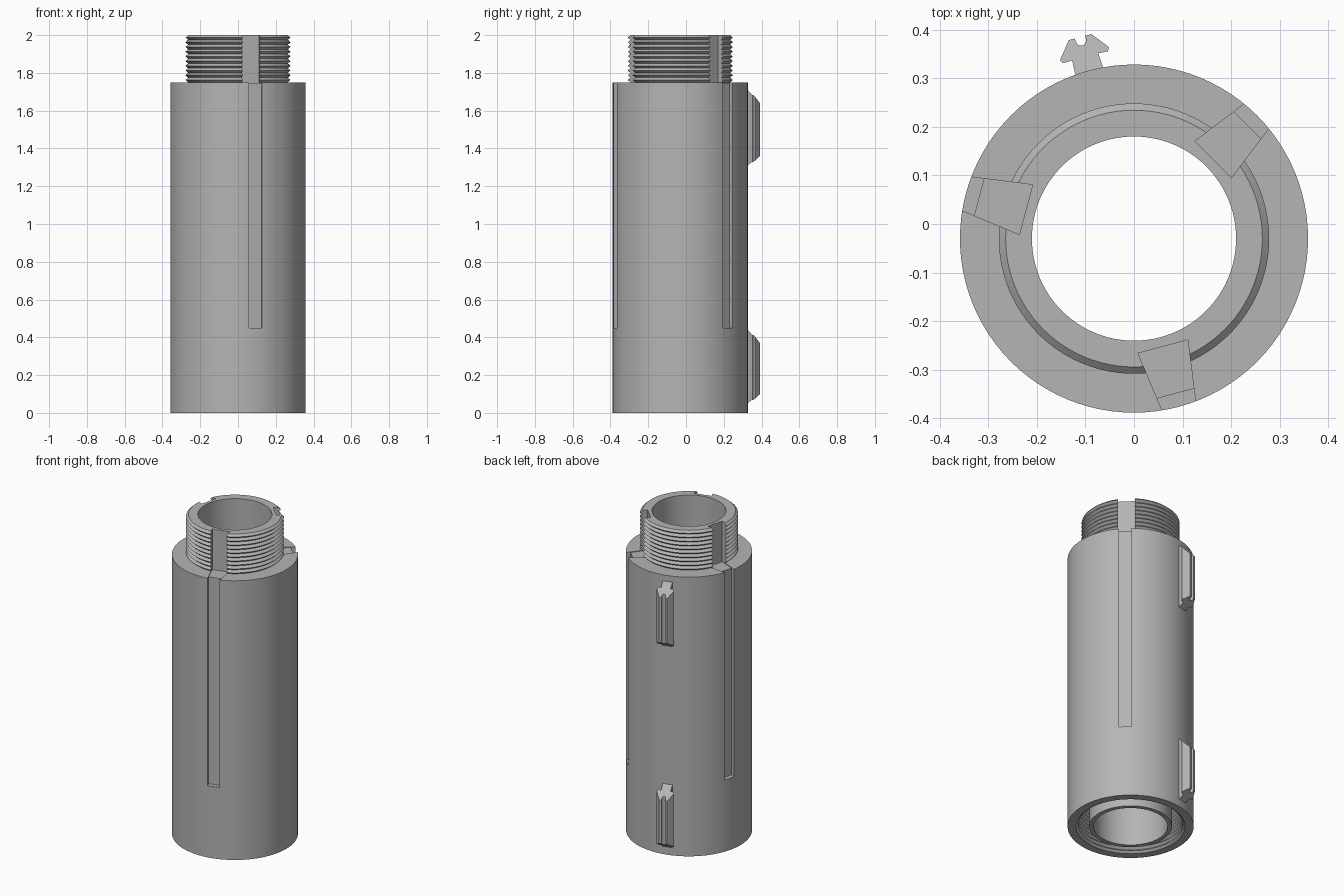
import bpy, bmesh, math
from mathutils import Matrix, Vector

if "Cube" in bpy.data.objects:
    bpy.data.objects.remove(bpy.data.objects["Cube"], do_unlink=True)

AXIS_Y = -0.03          # the tube axis sits forward of the clips
SEGMENTS = 96

grey = bpy.data.materials.new("plain_grey")
grey.use_nodes = True
COLOUR = (0.46, 0.46, 0.46, 1)
grey.diffuse_color = COLOUR
grey.node_tree.nodes["Principled BSDF"].inputs["Base Color"].default_value = COLOUR


def make_object(name, bm):
    bmesh.ops.recalc_face_normals(bm, faces=bm.faces)
    mesh = bpy.data.meshes.new(name)
    bm.to_mesh(mesh)
    bm.free()
    mesh.materials.append(grey)
    obj = bpy.data.objects.new(name, mesh)
    obj.location.y = AXIS_Y
    bpy.context.collection.objects.link(obj)
    return obj


def select_only(obj):
    bpy.ops.object.select_all(action='DESELECT')
    obj.select_set(True)
    bpy.context.view_layer.objects.active = obj


def thread(z_start, z_end, root, crest, turns=10):
    """Zigzag profile from z_start to z_end, starting and ending at the root."""
    step = (z_end - z_start) / turns
    points = []
    for i in range(turns):
        z = z_start + i * step
        points += [(root, z), (crest, z + step / 2)]
    return points + [(root, z_end)]


def lathe(name, profile):
    rings = []
    bm = bmesh.new()
    for i in range(SEGMENTS):
        a = math.tau * i / SEGMENTS
        rings.append([bm.verts.new((r * math.cos(a), r * math.sin(a), z)) for r, z in profile])
    n = len(profile)
    for i in range(SEGMENTS):
        here, after = rings[i], rings[(i + 1) % SEGMENTS]
        for j in range(n):
            k = (j + 1) % n
            bm.faces.new((here[j], after[j], after[k], here[k]))
    return make_object(name, bm)


def add_prism(bm, outline, z_low, z_high, angle, taper_low=0, taper_high=0):
    """Prism of (across, outward) points, turned to an angle, with sloping ends."""
    turn = Matrix.Rotation(angle - math.pi / 2, 4, 'Z')
    base = min(v for u, v in outline)
    low, high = [], []
    for u, v in outline:
        low.append(bm.verts.new(turn @ Vector((u, v, z_low + (v - base) * taper_low))))
        high.append(bm.verts.new(turn @ Vector((u, v, z_high - (v - base) * taper_high))))
    bm.faces.new(low)
    bm.faces.new(high)
    n = len(outline)
    for i in range(n):
        j = (i + 1) % n
        bm.faces.new((low[i], low[j], high[j], high[i]))


def cut_slots(target, r_in, r_out, z_low):
    """Cut three keyways that narrow outward."""
    def half(r):
        return 0.053 - (r - 0.23) * 0.137
    outline = [(-half(r_in), r_in), (half(r_in), r_in), (half(r_out), r_out), (-half(r_out), r_out)]
    bm = bmesh.new()
    for i in range(3):
        add_prism(bm, outline, z_low, 2.1, math.radians(45 + 120 * i))
    cutter = make_object("slot_cutter", bm)
    cutter.hide_render = True
    mod = target.modifiers.new("slots", 'BOOLEAN')
    mod.operation = 'DIFFERENCE'
    mod.solver = 'EXACT'
    mod.object = cutter
    select_only(target)
    bpy.ops.object.modifier_apply(modifier=mod.name)
    bpy.data.objects.remove(cutter, do_unlink=True)


# Tube: threaded neck above, bore through, threaded ring socket below
profile = [(0.358, 0), (0.358, 1.75)]
profile += thread(1.75, 2.0, 0.264, 0.278)
profile += [(0.21, 2.0), (0.21, 0), (0.235, 0), (0.235, 0.25)]
profile += reversed(thread(0.0, 0.25, 0.31, 0.296))
tube = lathe("threaded_tube", profile)

# Long shallow grooves in the wall, then deep notches through the neck
cut_slots(tube, 0.33, 0.42, 0.45)
cut_slots(tube, 0.23, 0.345, 1.746)
select_only(tube)
bpy.ops.object.shade_smooth_by_angle(angle=math.radians(25))

# Barbed clips on the back, each with a round notch along the outer face
right_side = [(0.03, 0.345), (0.028, 0.387), (0.048, 0.386), (0.052, 0.394), (0.024, 0.429), (0.011, 0.429)]
notch = [(0.011 * math.cos(a), 0.423 - 0.012 * math.sin(a))
         for a in (math.pi * i / 8 for i in range(9))]
outline = right_side + notch + [(-u, v) for u, v in reversed(right_side)]
for name, z_low, z_high in (("lower_clip", 0.04, 0.455), ("upper_clip", 1.30, 1.725)):
    bm = bmesh.new()
    add_prism(bm, outline, z_low, z_high, math.radians(105), 0.7, 1.0)
    clip = make_object(name, bm)
    select_only(clip)
    bpy.ops.object.shade_smooth_by_angle(angle=math.radians(25))
